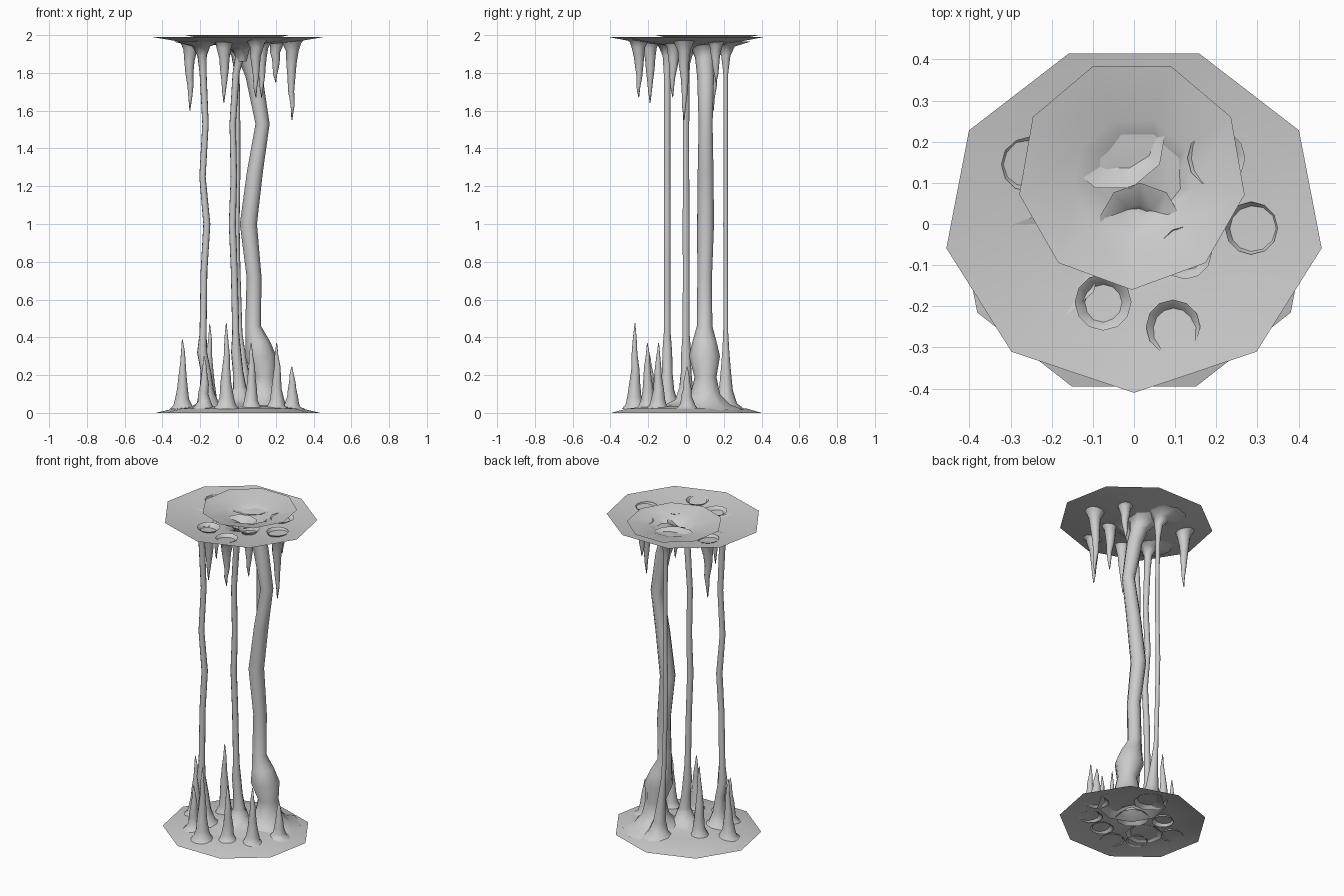
import bpy, bmesh, math, random

random.seed(4)


def loft(name, sections, sides=9, phase=90, tip=False):
    """Skin horizontal rings (x, y, z, rx, ry) into an open smooth tube."""
    bm = bmesh.new()
    rings = []
    for s in sections:
        x, y, z, rx = s[:4]
        ry = s[4] if len(s) > 4 else rx
        ring = []
        for i in range(sides):
            a = math.radians(phase) + 2 * math.pi * i / sides
            ring.append(bm.verts.new((x + rx * math.cos(a), y + ry * math.sin(a), z)))
        rings.append(ring)
    for lo, hi in zip(rings, rings[1:]):
        for i in range(sides):
            j = (i + 1) % sides
            bm.faces.new((lo[i], lo[j], hi[j], hi[i]))
    if tip:
        bm.faces.new(rings[-1])
    bmesh.ops.recalc_face_normals(bm, faces=bm.faces)
    for f in bm.faces:
        f.smooth = True
    me = bpy.data.meshes.new(name)
    bm.to_mesh(me)
    bm.free()
    ob = bpy.data.objects.new(name, me)
    bpy.context.collection.objects.link(ob)
    return ob


# Floor sheet and ceiling sheet, two nine-sided flared discs
loft("floor", [(0, -.01, 0, .44, .41), (0, -.005, .022, .35, .33), (0, 0, .034, .25, .23),
               (0, 0, .042, .12), (.01, 0, .07, .06), (.01, 0, .13, .04)])
loft("ceiling", [(.02, 0, 1.86, .026), (.015, 0, 1.92, .045), (.01, 0, 1.945, .10),
                 (0, .005, 1.955, .2), (0, .01, 1.965, .31, .29), (0, .015, 1.99, .463, .425)], phase=-90)

# Thick column with a lumpy foot and a wide flared head
loft("thick_column", [(.12, .12, .015, .20), (.13, .11, .045, .13), (.14, .105, .10, .08),
                      (.14, .105, .19, .06), (.12, .10, .30, .085), (.105, .10, .38, .065),
                      (.08, .10, .46, .042), (.085, .10, .72, .04), (.055, .105, 1.0, .046),
                      (.09, .105, 1.28, .043), (.13, .105, 1.53, .038), (.085, .105, 1.78, .046),
                      (.05, .10, 1.88, .052), (.02, .10, 1.94, .08), (.0, .11, 1.972, .15),
                      (-.005, .12, 2.0, .278, .28)], phase=-90)

# Slim columns: (name, y, foot flare, head flare, x positions up the height)
LEVELS = [.02, .05, .12, .22, .32, .42, .75, 1.0, 1.25, 1.53, 1.8, 1.89, 1.94, 1.965]
RADII = [0, .06, .038, .028, .03, .021, .02, .021, .019, .019, .021, .025, .048, 0]
slim = [
    ("left_column", -.10, .11, .13,
     [-.16, -.16, -.165, -.17, -.19, -.185, -.18, -.165, -.188, -.172, -.185, -.19, -.195, -.21]),
    ("centre_column", 0, .10, .10,
     [.01, .01, .01, 0, -.01, -.012, -.02, -.03, -.022, -.028, -.01, .01, .015, .015]),
    ("back_column", .21, .10, .13,
     [.05, .05, .04, .03, .02, .01, 0, -.005, 0, 0, -.005, -.01, -.03, -.05]),
]
for name, y, foot, head, xs in slim:
    rad = [foot] + RADII[1:-1] + [head]
    k = .65 if name == "back_column" else .9
    loft(name, [(x, y, z, r * (k if .3 < z < 1.85 else 1)) for x, z, r in zip(xs, LEVELS, rad)])

# Spikes: fraction of the length against radius
SPIKE = [(0, .068), (.05, .048), (.14, .036), (.3, .028), (.47, .022), (.64, .016), (.82, .010), (1, .002)]


def spike(name, x, y, root, end):
    secs = []
    for t, r in SPIKE:
        w = .004 if 0 < t < 1 else 0
        secs.append((x + random.uniform(-w, w), y + random.uniform(-w, w),
                     root + (end - root) * t, r * random.uniform(.94, 1.06)))
    loft(name, secs, sides=12, tip=True)


stalactites = [(-.255, .145, 1.60), (-.075, -.19, 1.64), (.095, -.25, 1.67),
               (.125, -.07, 1.67), (.20, .16, 1.75), (.285, -.01, 1.55)]
for i, (x, y, z) in enumerate(stalactites):
    spike(f"stalactite_{i + 1}", x, y, 1.978, z)

stalagmites = [(-.295, -.01, .39), (-.18, -.19, .30), (-.15, .08, .47), (-.062, -.27, .475),
               (.07, -.205, .37), (.205, -.145, .37), (.285, .005, .245)]
for i, (x, y, z) in enumerate(stalagmites):
    spike(f"stalagmite_{i + 1}", x, y, .02, z)
